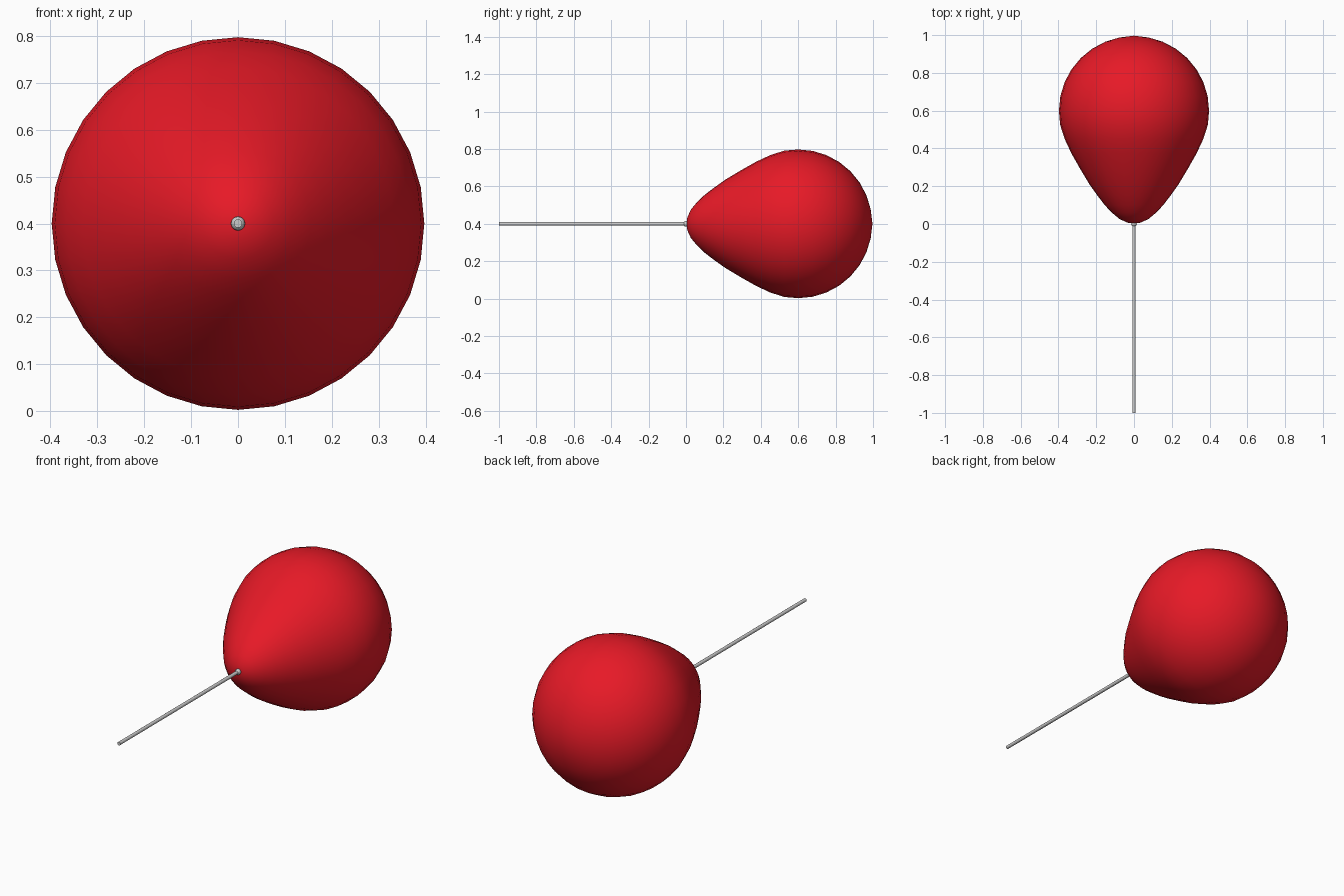
import bpy
import math

if "Cube" in bpy.data.objects:
    bpy.data.objects.remove(bpy.data.objects["Cube"])

AXIS_Z = 0.4
SIDES = 32


def material(name, color):
    mat = bpy.data.materials.new(name)
    mat.diffuse_color = color
    mat.use_nodes = True
    mat.node_tree.nodes["Principled BSDF"].inputs["Base Color"].default_value = mat.diffuse_color
    return mat


def lathe(name, profile, sides):
    """Turn (y, radius) points around the y axis; both ends close on a pole."""
    verts = [(0, profile[0][0], AXIS_Z)]
    for y, r in profile[1:-1]:
        for i in range(sides):
            a = 2 * math.pi * i / sides
            verts.append((r * math.sin(a), y, AXIS_Z + r * math.cos(a)))
    verts.append((0, profile[-1][0], AXIS_Z))
    last, rings = len(verts) - 1, len(profile) - 2
    faces = []
    for i in range(sides):
        j = (i + 1) % sides
        faces.append((0, 1 + i, 1 + j))
        for k in range(rings - 1):
            a, b = 1 + k * sides, 1 + (k + 1) * sides
            faces.append((a + i, b + i, b + j, a + j))
        a = 1 + (rings - 1) * sides
        faces.append((a + i, last, a + j))
    mesh = bpy.data.meshes.new(name)
    mesh.from_pydata(verts, [], faces)
    obj = bpy.data.objects.new(name, mesh)
    bpy.context.collection.objects.link(obj)
    mesh.shade_smooth()
    return obj


# Balloon: drawn-out front half, round back half
front = [(0.003, 0), (0.007, 0.034), (0.026, 0.076), (0.06, 0.117),
         (0.10, 0.155), (0.15, 0.193), (0.21, 0.236), (0.29, 0.284),
         (0.375, 0.332), (0.45, 0.367), (0.525, 0.391), (0.6, 0.3975)]
back = [(0.6 + 0.395 * math.sin(math.radians(a)),
         0.3975 * math.cos(math.radians(a)))
        for a in (11.25 * k for k in range(1, 8))]
balloon = lathe("balloon", front + back + [(0.997, 0)], SIDES)
balloon.data.materials.append(material("red_rubber", (0.8, 0.01, 0.02, 1)))

# Small knot where the stick meets the balloon
bpy.ops.mesh.primitive_uv_sphere_add(segments=16, ring_count=8, radius=0.015,
                                     location=(0, 0, AXIS_Z))
knot = bpy.context.object
knot.name = "knot"
bpy.ops.object.shade_smooth()

# Straight stick running forward from the knot
bpy.ops.mesh.primitive_cylinder_add(vertices=16, radius=0.009, depth=1.0,
                                    location=(0, -0.5, AXIS_Z),
                                    rotation=(math.pi / 2, 0, 0))
stick = bpy.context.object
stick.name = "stick"
bpy.ops.object.shade_smooth_by_angle(angle=math.radians(40))
